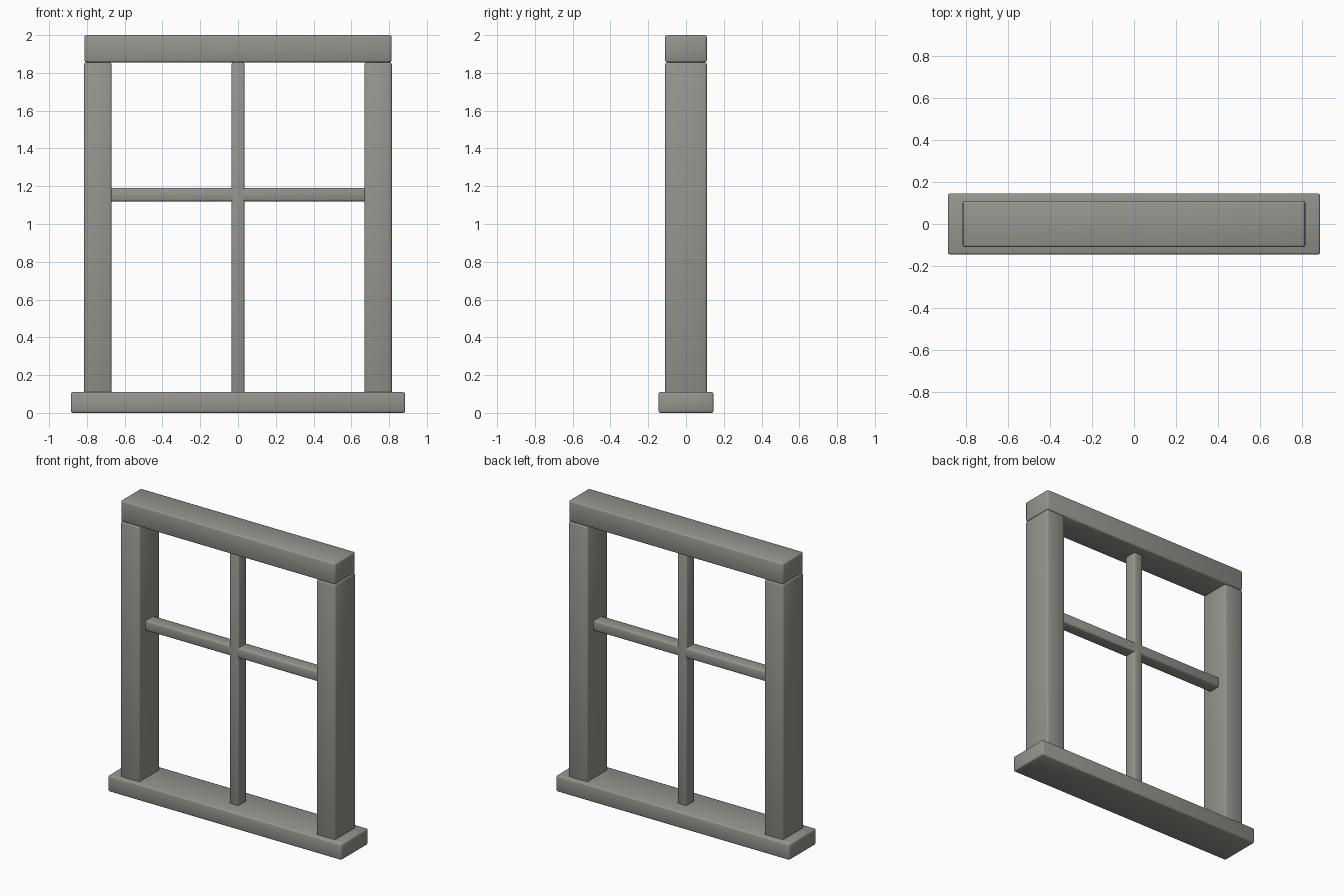
import bpy

if "Cube" in bpy.data.objects:
    bpy.data.objects.remove(bpy.data.objects["Cube"])

# One flat warm grey for the whole frame
stone = bpy.data.materials.new("warm grey")
stone.diffuse_color = (0.30, 0.295, 0.265, 1)
stone.use_nodes = True
stone.node_tree.nodes["Principled BSDF"].inputs["Base Color"].default_value = stone.diffuse_color


def beam(name, lo, hi, bevel=0.01):
    """Softly bevelled, smooth-shaded box between two corners."""
    bpy.ops.mesh.primitive_cube_add(
        size=1, location=[(a + b) / 2 for a, b in zip(lo, hi)])
    ob = bpy.context.object
    ob.name = name
    ob.scale = [b - a for a, b in zip(lo, hi)]
    bpy.ops.object.transform_apply(location=False, rotation=False, scale=True)
    ob.data.materials.append(stone)
    bpy.ops.object.shade_smooth()
    mod = ob.modifiers.new("soft edges", 'BEVEL')
    mod.width = bevel
    mod.segments = 2
    return ob


# Sill and header
beam("sill", (-0.885, -0.145, 0), (0.885, 0.145, 0.11))
beam("header", (-0.813, -0.11, 1.856), (0.813, 0.11, 2.0))

# Side posts, running down through the sill
for name, s in (("left_post", -1), ("right_post", 1)):
    x = s * 0.742
    beam(name, (x - 0.072, -0.11, 0.001), (x + 0.072, 0.11, 1.856))

# Crossing glazing bars
beam("vertical_bar", (-0.035, -0.045, 0.001), (0.035, 0.045, 1.856))
beam("horizontal_bar", (-0.68, -0.045, 1.12), (0.68, 0.045, 1.19))
